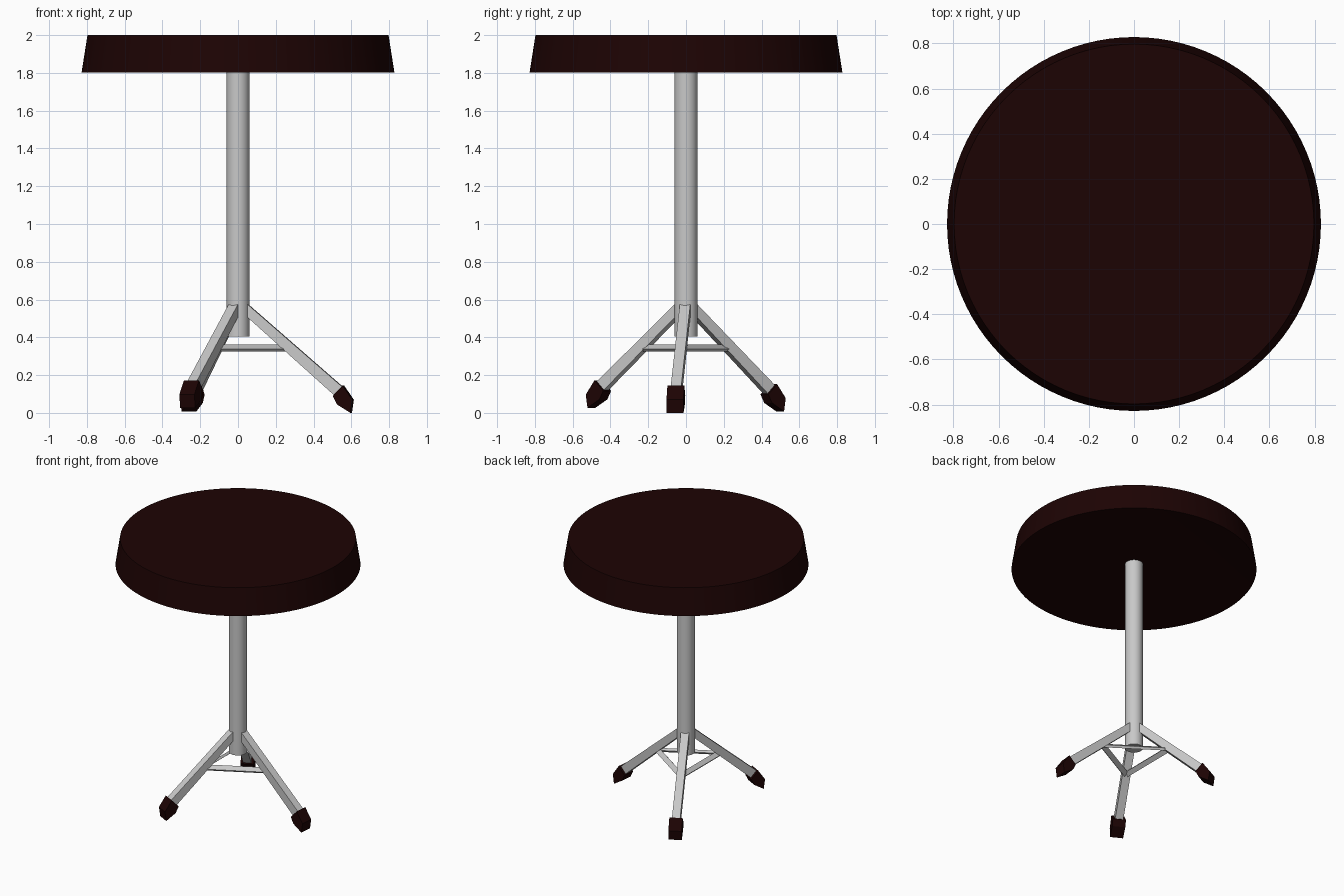
import bpy, bmesh, math
from mathutils import Matrix, Vector

if "Cube" in bpy.data.objects:
    bpy.data.objects.remove(bpy.data.objects["Cube"])


def material(name, rgb):
    m = bpy.data.materials.new(name)
    m.diffuse_color = (*rgb, 1)
    m.use_nodes = True
    m.node_tree.nodes["Principled BSDF"].inputs["Base Color"].default_value = m.diffuse_color
    return m


maroon = material("dark_maroon", (0.012, 0.001, 0.001))
steel = material("grey_steel", (0.58, 0.58, 0.58))


def finish(bm, name, mat):
    bmesh.ops.recalc_face_normals(bm, faces=bm.faces)
    me = bpy.data.meshes.new(name)
    bm.to_mesh(me)
    bm.free()
    me.materials.append(mat)
    ob = bpy.data.objects.new(name, me)
    bpy.context.collection.objects.link(ob)
    return ob


def lathe(name, profile, segments, mat):
    """Spin a (radius, height) profile about z; radius 0 ends close the solid."""
    bm = bmesh.new()
    vs = [bm.verts.new((r, 0, z)) for r, z in profile]
    es = [bm.edges.new(p) for p in zip(vs, vs[1:])]
    bmesh.ops.spin(bm, geom=vs + es, cent=(0, 0, 0), axis=(0, 0, 1),
                   angle=math.tau, steps=segments, use_duplicate=False)
    bmesh.ops.remove_doubles(bm, verts=bm.verts, dist=0.0001)
    ob = finish(bm, name, mat)
    bpy.context.view_layer.objects.active = ob
    ob.select_set(True)
    bpy.ops.object.shade_smooth_by_angle(angle=math.radians(35))
    ob.select_set(False)


def radial_slab(name, profile, width, angle, mat):
    """Extrude a (radius, height) outline sideways, then turn it about z."""
    bm = bmesh.new()
    face = bm.faces.new([bm.verts.new((r, -width / 2, z)) for r, z in profile])
    ext = bmesh.ops.extrude_face_region(bm, geom=[face])
    moved = [v for v in ext["geom"] if isinstance(v, bmesh.types.BMVert)]
    bmesh.ops.translate(bm, verts=moved, vec=(0, width, 0))
    bm.transform(Matrix.Rotation(math.radians(angle), 4, "Z"))
    finish(bm, name, mat)


def brace(name, a, b, mat):
    """Flat strip from a to b, tilted to slope down and outwards like the legs."""
    bm = bmesh.new()
    d = b - a
    m = (Matrix.Translation((a + b) / 2) @ Matrix.Rotation(math.atan2(d.y, d.x), 4, "Z")
         @ Matrix.Rotation(math.radians(40), 4, "X")
         @ Matrix.Diagonal((d.length, 0.036, 0.018, 1)))
    bmesh.ops.create_cube(bm, size=1, matrix=m)
    finish(bm, name, mat)


# Seat with a slightly hollowed underside, and post
lathe("seat", [(0, 1.845), (0.828, 1.803), (0.797, 2.0), (0, 2.0)], 96, maroon)
lathe("post", [(0, 0.405), (0.06, 0.405), (0.06, 1.845), (0, 1.845)], 32, steel)

# Splayed legs with rubber feet: name, angle, foot radius shift, foot height shift
legs = [("right", -5.5, 0.0, 0.0), ("back", 117.5, -0.04, 0.008), ("front", 242, -0.035, 0.027)]
ends = []
for name, angle, dr, dz in legs:
    radial_slab(name + "_leg", [(0.035, 0.575), (0.053, 0.575), (0.575 + dr, 0.122 + dz),
                                (0.54 + dr, 0.07 + dz), (0.035, 0.522)], 0.056, angle, steel)
    foot = [(0.56, 0.145), (0.612, 0.07), (0.602, 0.0), (0.53, 0.045), (0.508, 0.09)]
    radial_slab(name + "_foot", [(r + dr, z + dz) for r, z in foot], 0.09, angle, maroon)
    a = math.radians(angle)
    ends.append(Vector((0.255 * math.cos(a), 0.255 * math.sin(a), 0.343)))

# Triangle of braces between the legs; clockwise travel makes the tilt face outwards
for i in range(3):
    brace("brace_%d" % (i + 1), ends[i], ends[(i + 1) % 3], steel)
